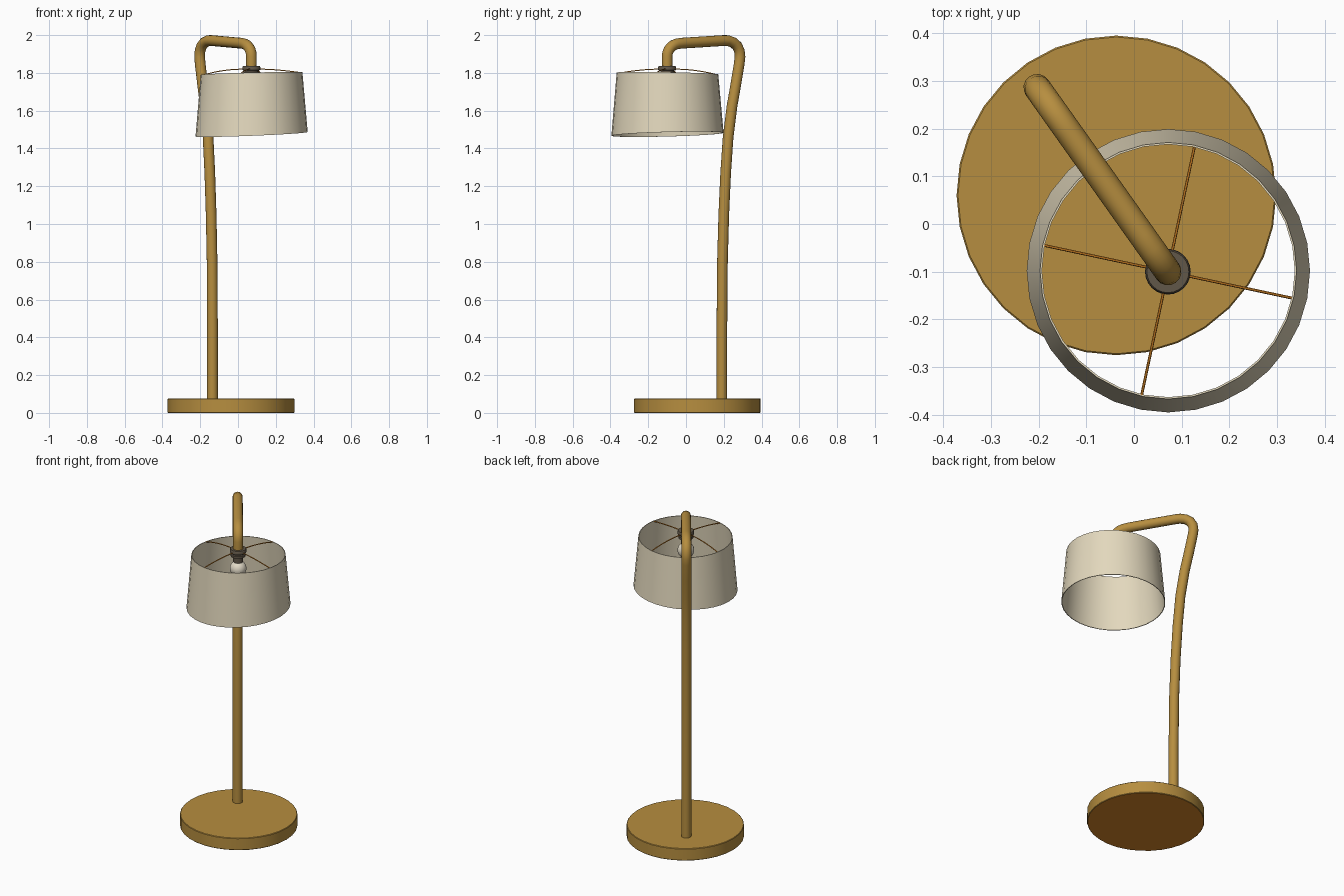
import bpy, bmesh, math
from mathutils import Vector

if "Cube" in bpy.data.objects:
    bpy.data.objects.remove(bpy.data.objects["Cube"])


def material(name, rgb):
    m = bpy.data.materials.new(name)
    m.diffuse_color = (*rgb, 1)
    m.use_nodes = True
    m.node_tree.nodes["Principled BSDF"].inputs["Base Color"].default_value = m.diffuse_color
    return m


BRASS = material("brass", (0.47, 0.27, 0.05))
BRONZE = material("bronze", (0.68, 0.24, 0.02))
LINEN = material("linen", (0.77, 0.69, 0.51))
DARK = material("dark_metal", (0.12, 0.095, 0.065))
GLASS = material("bulb_white", (0.77, 0.71, 0.58))

POLE = Vector((-0.135, 0.19))      # foot of the pole
LAMP = Vector((0.071, -0.10))      # centre of socket
SHADE = Vector((0.072, -0.098))    # centre of shade


def finish(name, bm, *mats):
    me = bpy.data.meshes.new(name)
    bm.to_mesh(me)
    bm.free()
    ob = bpy.data.objects.new(name, me)
    bpy.context.collection.objects.link(ob)
    for m in mats:
        me.materials.append(m)
    bpy.ops.object.select_all(action='DESELECT')
    bpy.context.view_layer.objects.active = ob
    ob.select_set(True)
    bpy.ops.object.shade_smooth_by_angle(angle=math.radians(40))
    return ob


def lathe(name, profile, centre, mats, n=32, tilt=None, closed=False):
    """Spin an (r, z) profile; r = 0 ends are merged into poles."""
    bm = bmesh.new()
    rings = []
    for i, (r, z) in enumerate(profile):
        ring = []
        for k in range(n):
            a = 2 * math.pi * k / n
            dx, dy = r * math.cos(a), r * math.sin(a)
            sx, sy = tilt[i] if tilt else (0, 0)
            ring.append(bm.verts.new((centre[0] + dx, centre[1] + dy, z + sx * dx + sy * dy)))
        rings.append(ring)
    pairs = list(zip(rings, rings[1:]))
    if closed:
        pairs.append((rings[-1], rings[0]))
    for a, b in pairs:
        for k in range(n):
            j = (k + 1) % n
            bm.faces.new((a[k], a[j], b[j], b[k]))
    bmesh.ops.remove_doubles(bm, verts=bm.verts, dist=1e-5)
    bmesh.ops.recalc_face_normals(bm, faces=bm.faces)
    return finish(name, bm, *mats)


def tube(name, points, radius, mat, n=16):
    """Sweep a circle along a path lying in one vertical plane."""
    pts = [Vector(p) for p in points]
    flat = (pts[-1] - pts[0]).cross(Vector((0, 0, 1))).normalized()
    bm = bmesh.new()
    rings = []
    for i, p in enumerate(pts):
        t = (pts[min(i + 1, len(pts) - 1)] - pts[max(i - 1, 0)]).normalized()
        up = t.cross(flat)
        rings.append([bm.verts.new(p + radius * (math.cos(a) * flat + math.sin(a) * up))
                      for a in (2 * math.pi * k / n for k in range(n))])
    for a, b in zip(rings, rings[1:]):
        for k in range(n):
            j = (k + 1) % n
            bm.faces.new((a[k], a[j], b[j], b[k]))
    bm.faces.new(rings[0])
    bm.faces.new(rings[-1])
    bmesh.ops.recalc_face_normals(bm, faces=bm.faces)
    return finish(name, bm, mat)


# Round base with a bronze underside
base = lathe("base", [(0, 0), (0.332, 0), (0.335, 0.003), (0.335, 0.073), (0.332, 0.076), (0, 0.076)],
             (-0.037, 0.06), (BRASS, BRONZE))
for f in base.data.polygons:
    if f.normal.z < -0.9:
        f.material_index = 1

# Bent pole and arm: (y, z) path, x follows the line from pole foot to lamp
path = [(0.19, 0.06), (0.19, 0.45), (0.193, 0.8), (0.2, 1.05), (0.21, 1.27), (0.223, 1.46),
        (0.243, 1.62), (0.264, 1.74), (0.282, 1.85)]
path += [(0.286, 1.885), (0.283, 1.915), (0.271, 1.942), (0.25, 1.961), (0.222, 1.971), (0.195, 1.971)]
path += [(-0.025, 1.957)]
path += [(-0.035 - 0.065 * math.sin(a), 1.887 + 0.068 * math.cos(a))
         for a in (math.radians(15 * i) for i in range(1, 7))]
path += [(-0.1, 1.825)]
slope = (LAMP.x - POLE.x) / (LAMP.y - POLE.y)
tube("pole_and_arm", [(POLE.x + (y - POLE.y) * slope, y, z) for y, z in path], 0.0285, BRASS)

# Lamp holder
lathe("socket", [(0, 1.836), (0.044, 1.836), (0.047, 1.832), (0.047, 1.815), (0.036, 1.812),
                 (0.036, 1.806), (0.043, 1.803), (0.043, 1.79), (0.029, 1.787), (0.029, 1.755), (0, 1.755)],
      LAMP, (DARK,), 24)

# Bulb
bulb = [(0, 1.765), (0.024, 1.765)]
bulb += [(0.048 * math.sin(a), 1.711 + 0.048 * math.cos(a))
         for a in (math.radians(32 + 148 * i / 10) for i in range(11))]
lathe("bulb", bulb, LAMP, (GLASS,), 24)

# Thin open shade, its rims slightly tilted
TOP, BOTTOM = (0.025, -0.018), (0.04, 0.027)
lathe("shade", [(0.297, 1.475), (0.269, 1.797), (0.265, 1.797), (0.293, 1.475)],
      SHADE, (LINEN,), 32, (BOTTOM, TOP, TOP, BOTTOM), True)

# Four arched wires holding the shade
for i in range(4):
    a = math.radians(78 + 90 * i)
    c, s = math.cos(a), math.sin(a)
    pts = []
    for k in range(9):
        t = k / 8
        r = 0.035 + 0.231 * t
        rim = 1.794 + TOP[0] * r * c + TOP[1] * r * s
        pts.append((LAMP.x + r * c, LAMP.y + r * s, 1.82 + (rim - 1.82) * t * t))
    tube("shade_wire_%d" % (i + 1), pts, 0.003, BRONZE, 6)
